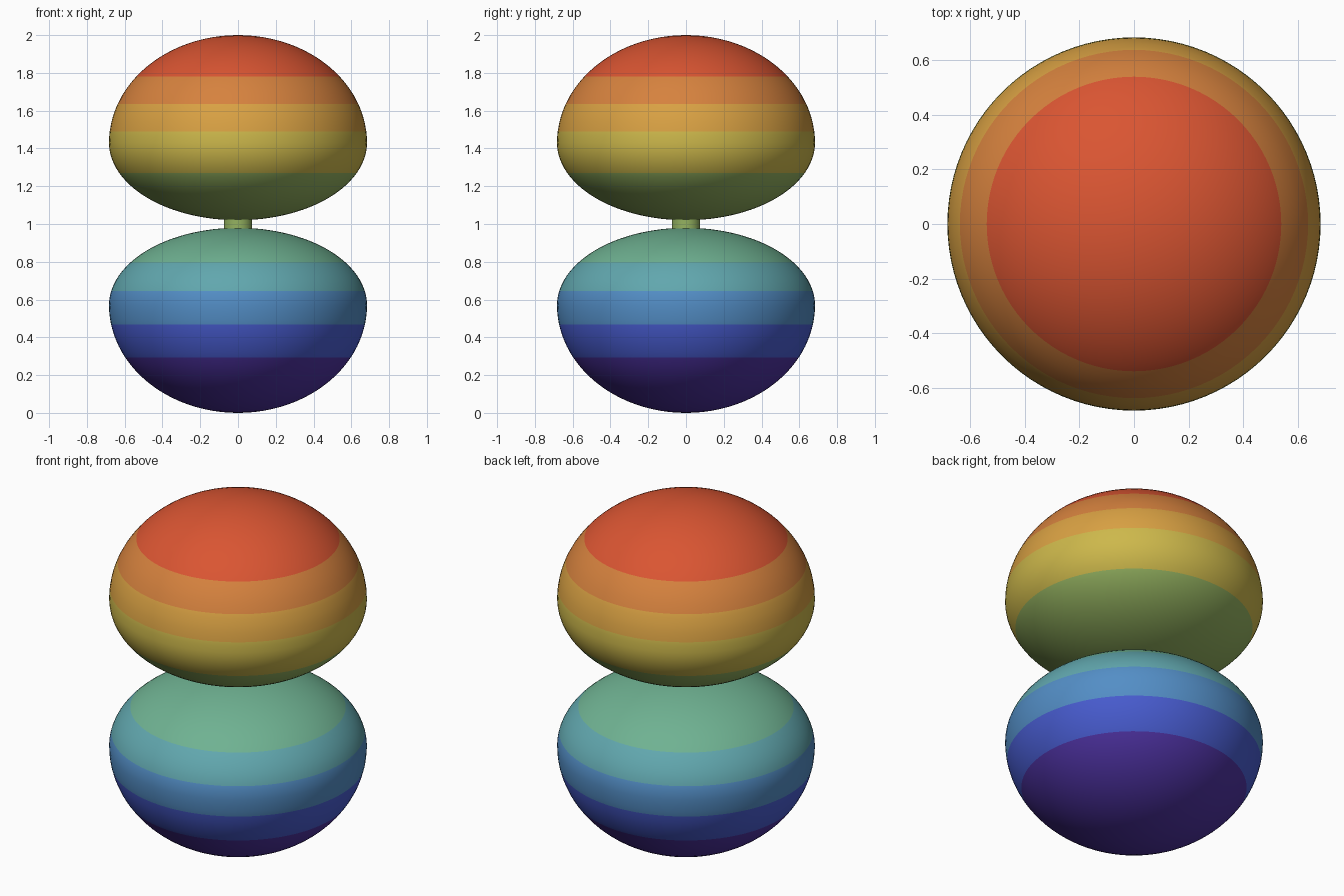
import bpy, bmesh
from math import sin, cos, asin, pi, radians

if "Cube" in bpy.data.objects:
    bpy.data.objects.remove(bpy.data.objects["Cube"])

RADIUS, CENTRE, OUTER, INNER = 0.683, 1.43, 0.57, 0.41
SEGMENTS = 96


def make_material(name, srgb):
    r, g, b = [((c / 255 + 0.055) / 1.055) ** 2.4 for c in srgb]
    mat = bpy.data.materials.new(name)
    mat.use_nodes = True
    mat.diffuse_color = (r, g, b, 1)
    bsdf = next(n for n in mat.node_tree.nodes if n.type == 'BSDF_PRINCIPLED')
    bsdf.inputs["Base Color"].default_value = (r, g, b, 1)
    return mat


# Bands from top to bottom: name, colour
upper_colours = [make_material(*c) for c in (
    ("red", (218, 85, 50)), ("orange", (214, 130, 62)), ("amber", (217, 161, 67)),
    ("yellow", (205, 184, 75)), ("green", (148, 178, 96)))]
lower_colours = [make_material(*c) for c in (
    ("mint", (111, 178, 146)), ("teal", (97, 167, 174)), ("blue", (83, 142, 198)),
    ("indigo", (72, 92, 208)), ("violet", (78, 50, 162)))]


def build_lobe(name, side, cuts, colours):
    """Revolve an egg profile; side is +1 above the waist, -1 below it."""
    def angle_at(z):
        dz = (z - 1) * side + 1 - CENTRE
        return asin(dz / (OUTER if dz > 0 else INNER))

    # Even profile steps, with the nearest ring moved onto each band edge
    steps = 48
    angles = [-pi / 2 + pi * i / steps for i in range(steps + 1)]
    for z in cuts:
        a = angle_at(z)
        nearest = min(range(len(angles)), key=lambda i: abs(angles[i] - a))
        angles[nearest] = a

    bm = bmesh.new()
    profile = []
    for a in angles:
        height = CENTRE + sin(a) * (OUTER if a > 0 else INNER)
        profile.append(bm.verts.new((RADIUS * cos(a), 0, 1 + side * (height - 1))))
    edges = [bm.edges.new(pair) for pair in zip(profile, profile[1:])]
    bmesh.ops.spin(bm, geom=profile + edges, cent=(0, 0, 0), axis=(0, 0, 1),
                   angle=2 * pi, steps=SEGMENTS)
    bmesh.ops.remove_doubles(bm, verts=bm.verts, dist=0.0005)
    bmesh.ops.recalc_face_normals(bm, faces=bm.faces)

    # Colour each face by the band its height falls in
    for face in bm.faces:
        z = face.calc_center_median().z
        face.material_index = sum(z < cut for cut in cuts)
        face.smooth = True
    mesh = bpy.data.meshes.new(name)
    bm.to_mesh(mesh)
    bm.free()
    for mat in colours:
        mesh.materials.append(mat)
    obj = bpy.data.objects.new(name, mesh)
    bpy.context.collection.objects.link(obj)


build_lobe("upper_lobe", 1, (1.78, 1.635, 1.49, 1.27), upper_colours)
build_lobe("lower_lobe", -1, (0.795, 0.645, 0.468, 0.293), lower_colours)

# Short neck joining the lobes
bpy.ops.mesh.primitive_cylinder_add(vertices=32, radius=0.075, depth=0.08, location=(0, 0, 1))
neck = bpy.context.object
neck.name = "neck"
neck.data.materials.append(upper_colours[-1])
bpy.ops.object.shade_smooth_by_angle(angle=radians(40))
